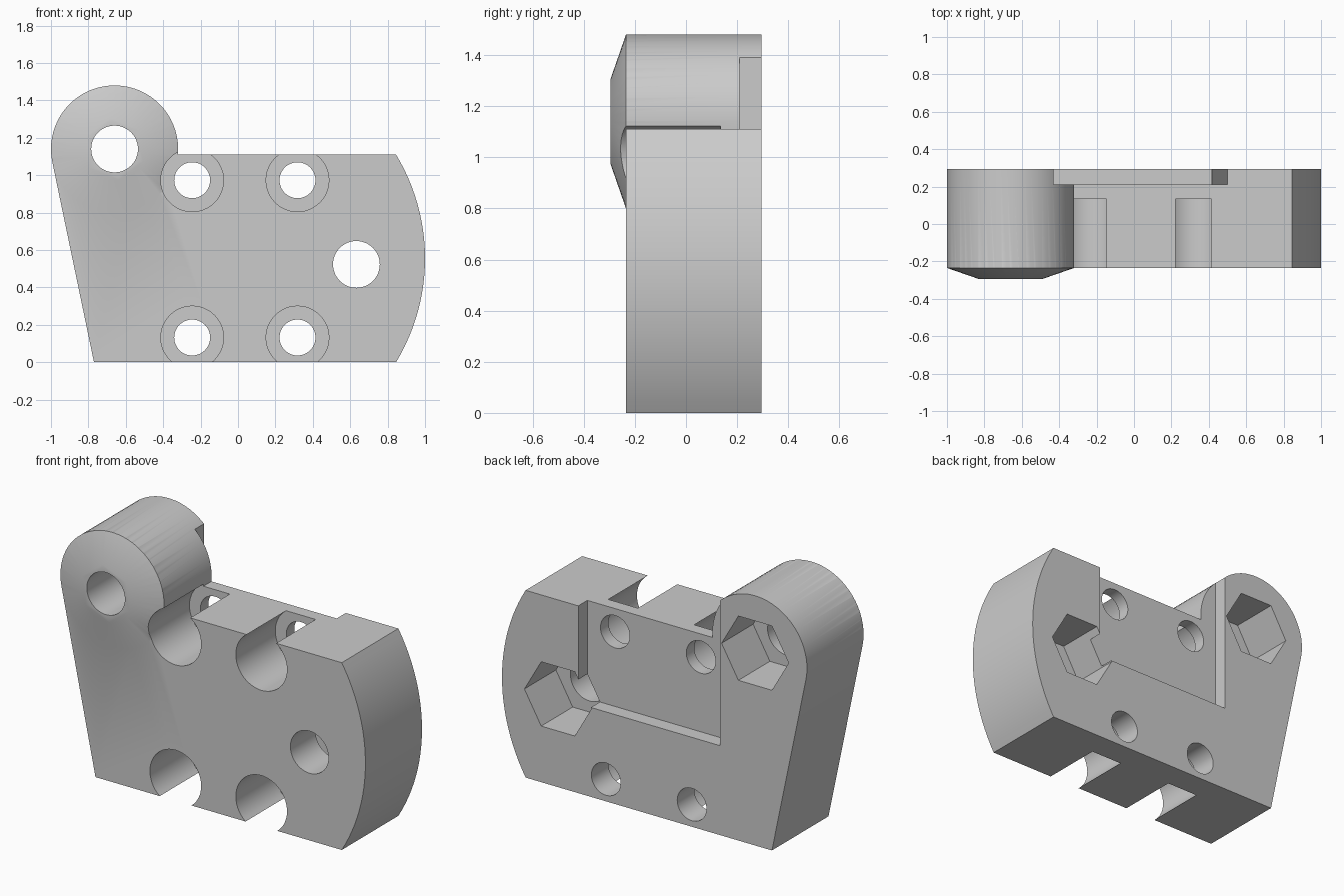
import bpy
import bmesh
from math import cos, sin, pi, radians, asin, hypot, atan2, acos

if "Cube" in bpy.data.objects:
    bpy.data.objects.remove(bpy.data.objects["Cube"], do_unlink=True)

FRONT, BACK, NOSE = -0.235, 0.295, -0.295
HEIGHT = 1.11
BOSS_X, BOSS_Z, BOSS_R = -0.66, 1.14, 0.34
FOOT_X, END_X = -0.77, 0.845

grey = bpy.data.materials.new("plain_grey")
grey.use_nodes = True
grey.diffuse_color = (0.6, 0.6, 0.6, 1)
grey.node_tree.nodes["Principled BSDF"].inputs["Base Color"].default_value = (0.6, 0.6, 0.6, 1)


def arc(cx, cz, r, start, end, n):
    """Points of an arc in the x-z plane, both ends included."""
    return [(cx + r * cos(start + (end - start) * i / n),
             cz + r * sin(start + (end - start) * i / n)) for i in range(n + 1)]


def circle(cx, cz, r, n=48):
    return arc(cx, cz, r, 0, 2 * pi, n)[:-1]


def loft(name, sections):
    """Solid through matching (points, y) sections, capped at both ends."""
    bm = bmesh.new()
    rings = [[bm.verts.new((x, y, z)) for x, z in pts] for pts, y in sections]
    n = len(rings[0])
    for a, b in zip(rings, rings[1:]):
        for i in range(n):
            j = (i + 1) % n
            bm.faces.new((a[i], a[j], b[j], b[i]))
    bm.faces.new(rings[0])
    bm.faces.new(rings[-1])
    bmesh.ops.recalc_face_normals(bm, faces=bm.faces)
    mesh = bpy.data.meshes.new(name)
    bm.to_mesh(mesh)
    bm.free()
    mesh.materials.append(grey)
    obj = bpy.data.objects.new(name, mesh)
    bpy.context.collection.objects.link(obj)
    return obj


def combine(target, tool, operation):
    """Apply a boolean and discard the tool."""
    mod = target.modifiers.new("boolean", 'BOOLEAN')
    mod.operation, mod.solver, mod.object = operation, 'EXACT', tool
    bpy.context.view_layer.objects.active = target
    bpy.ops.object.modifier_apply(modifier=mod.name)
    bpy.data.objects.remove(tool, do_unlink=True)


def cut(pts, y0, y1):
    tool = loft("cutter", [(pts, y0), (pts, y1)])
    tool.hide_render = True
    combine(bracket, tool, 'DIFFERENCE')


# Plate outline: bowed end, flat top, round boss and a tangent sloping side
half = HEIGHT / 2
bulge = 1 - END_X
bow_r = (half ** 2 + bulge ** 2) / (2 * bulge)
bow = asin(half / bow_r)
dx, dz = FOOT_X - BOSS_X, -BOSS_Z
tangent = atan2(dz, dx) + 2 * pi - acos(BOSS_R / hypot(dx, dz))
outline = [(FOOT_X, 0)]
outline += arc(1 - bow_r, half, bow_r, -bow, bow, 24)
outline += arc(BOSS_X, BOSS_Z, BOSS_R, asin((HEIGHT - BOSS_Z) / BOSS_R), tangent, 36)
bracket = loft("bracket_body", [(outline, FRONT), (outline, BACK)])

# Tapered nose on the front of the boss
nose = loft("boss_nose", [(circle(BOSS_X, BOSS_Z, r), y)
                          for r, y in ((0.167, NOSE), (BOSS_R, FRONT), (0.3, -0.1))])
combine(bracket, nose, 'UNION')

# Shallow rectangular recess in the back, open at the top
cut([(-0.43, 0.53), (0.5, 0.53), (0.5, 1.6), (-0.43, 1.6)], 0.21, 0.4)

# Four counterbored screw holes
for x in (-0.245, 0.318):
    for z in (0.132, 0.973):
        cut(circle(x, z, 0.168), -0.5, 0.135)
        cut(circle(x, z, 0.096), 0.1, 0.5)

# Two pivot holes with hexagonal nut pockets behind
for x, z in ((BOSS_X, BOSS_Z), (0.633, 0.523)):
    cut(circle(x, z, 0.125), -0.5, 0.5)
    cut(circle(x, z, 0.22, 6), 0.0, 0.5)

bpy.ops.object.select_all(action='DESELECT')
bracket.select_set(True)
bpy.context.view_layer.objects.active = bracket
bpy.ops.object.shade_smooth_by_angle(angle=radians(20))
